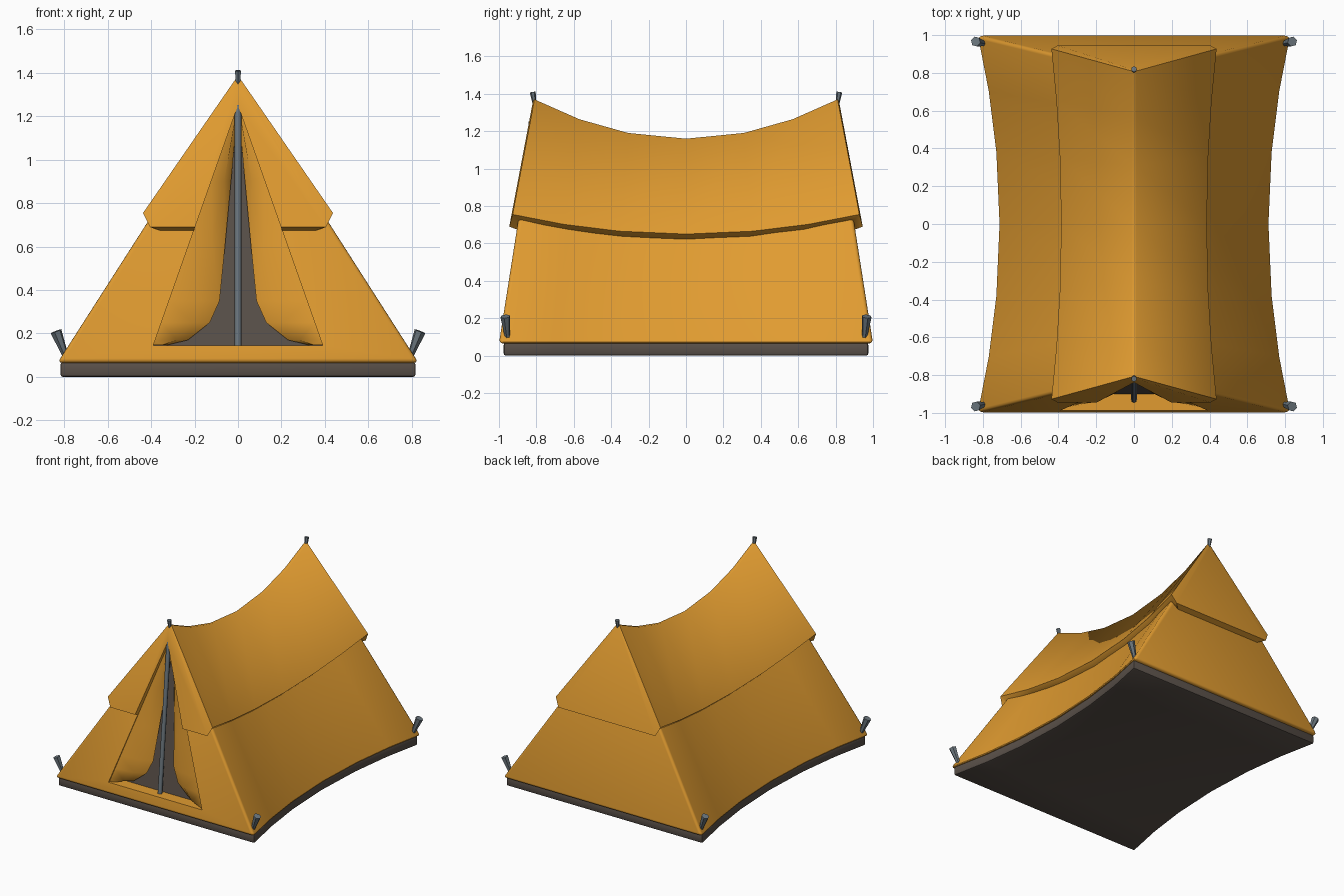
import bpy, bmesh, math
from mathutils import Vector, Matrix

if "Cube" in bpy.data.objects:
    bpy.data.objects.remove(bpy.data.objects["Cube"])


def material(name, rgb):
    m = bpy.data.materials.new(name)
    m.diffuse_color = (*rgb, 1)
    m.use_nodes = True
    m.node_tree.nodes["Principled BSDF"].inputs["Base Color"].default_value = m.diffuse_color
    return m


ORANGE = material("orange canvas", (0.75, 0.33, 0.03))
DARK = material("dark groundsheet", (0.10, 0.08, 0.066))
METAL = material("grey metal", (0.15, 0.185, 0.21))


def make(name, verts, faces, mat):
    bm = bmesh.new()
    vs = [bm.verts.new(v) for v in verts]
    for f in faces:
        bm.faces.new([vs[i] for i in f])
    bmesh.ops.recalc_face_normals(bm, faces=bm.faces)
    me = bpy.data.meshes.new(name)
    bm.to_mesh(me)
    bm.free()
    ob = bpy.data.objects.new(name, me)
    bpy.context.collection.objects.link(ob)
    me.materials.append(mat)
    return ob


def activate(ob):
    bpy.ops.object.select_all(action='DESELECT')
    ob.select_set(True)
    bpy.context.view_layer.objects.active = ob


def finish(ob, angle):
    activate(ob)
    for m in list(ob.modifiers):
        bpy.ops.object.modifier_apply(modifier=m.name)
    bpy.ops.object.shade_smooth_by_angle(angle=math.radians(angle))


def bevel(ob, width, segments=3):
    m = ob.modifiers.new("bevel", 'BEVEL')
    m.width, m.segments = width, segments
    m.limit_method, m.angle_limit = 'ANGLE', math.radians(40)


def loft(name, halves, mat):
    """Stack of rings, each given as its right half from front to back."""
    n = len(halves[0])
    verts = []
    for h in halves:
        verts += h + [(-x, y, z) for x, y, z in reversed(h)]
    faces = []
    for r in range(len(halves) - 1):
        a, b = r * 2 * n, (r + 1) * 2 * n
        for i in range(2 * n):
            j = (i + 1) % (2 * n)
            faces.append((a + i, a + j, b + j, b + i))
    for a in (0, (len(halves) - 1) * 2 * n):
        for i in range(n - 1):
            faces.append((a + i, a + i + 1, a + 2 * n - 2 - i, a + 2 * n - 1 - i))
    return make(name, verts, faces, mat)


STATIONS = (-1, -0.704, -0.383, 0, 0.383, 0.704, 1)


def row(x0, dx, ylen, z0, dz, corner=None):
    """Sagging row of points; corner adds a chamfer point at both ends."""
    pts = [(x0 + dx * f * f, ylen * f, z0 + dz * f * f) for f in STATIONS]
    if corner:
        x, y, z = corner
        pts = [(x, -y, z)] + pts + [(x, y, z)]
    return pts


# Groundsheet and lower canvas
sheet = loft("groundsheet", [row(0.705, 0.115, 0.975, 0, 0),
                             row(0.705, 0.115, 0.975, 0.068, 0)], DARK)
bevel(sheet, 0.012, 2)
finish(sheet, 40)
body = loft("tent_body", [row(0.72, 0.115, 1.0, 0.065, 0),
                          row(0.02, 0, 0.80, 1.13, 0.21)], ORANGE)
bevel(body, 0.025)

# Outer fly covering the upper half
fly = loft("upper_fly", [
    row(0.345, 0.05, 0.885, 0.615, 0.10, (0.36, 0.905, 0.675)),
    row(0.385, 0.052, 0.927, 0.65, 0.105, (0.405, 0.945, 0.69)),
    row(0.012, 0, 0.81, 1.16, 0.21, (0.008, 0.818, 1.362))], ORANGE)


# Door recess cut through both layers
def face_y(z):
    return -1 + 0.19 * (z - 0.07) / 1.27


DOOR = [(0, 1.25), (0.39, 0.145), (-0.39, 0.145)]
cutter = make("door_cutter",
              [(x, -1.3, z) for x, z in DOOR] +
              [(x, face_y(z) + 0.10, z) for x, z in DOOR],
              [(0, 1, 2), (3, 4, 5), (0, 1, 4, 3), (1, 2, 5, 4), (2, 0, 3, 5)], ORANGE)
cutter.hide_render = True
for ob, ang in ((body, 40), (fly, 62)):
    m = ob.modifiers.new("door", 'BOOLEAN')
    m.operation, m.solver, m.object = 'DIFFERENCE', 'EXACT', cutter
    finish(ob, ang)
bpy.data.objects.remove(cutter)

# Dark interior seen through the doorway
make("dark_interior", [(x, face_y(z) + 0.09, z) for x, z in DOOR], [(0, 1, 2)], DARK)

# Door flaps drawn back to each side
EDGE = [(1.245, 0.0), (0.9, 0.032), (0.6, 0.06), (0.35, 0.085),
        (0.25, 0.13), (0.17, 0.23), (0.146, 0.33)]
PLEAT = [(0, 0.012), (0.65, 0.03), (1, 0.07)]
for side, label in ((-1, "left"), (1, "right")):
    verts, faces = [], []
    for z, inner in EDGE:
        outer = 0.39 * (1.25 - z) / 1.105
        for u, depth in PLEAT:
            verts.append((side * (outer + (inner - outer) * u), face_y(z) + depth, z))
    for r in range(len(EDGE) - 1):
        for c in range(2):
            a = r * 3 + c
            faces.append((a, a + 1, a + 4, a + 3))
    finish(make(label + "_door_flap", verts, faces, ORANGE), 50)


# Poles and stakes
def rod(name, a, b, r1, r2, sides):
    a, b = Vector(a), Vector(b)
    d = b - a
    mat = Matrix.Translation((a + b) / 2) @ d.to_track_quat('Z', 'Y').to_matrix().to_4x4()
    ob = make(name, [], [], METAL)
    bm = bmesh.new()
    bmesh.ops.create_cone(bm, cap_ends=True, segments=sides, radius1=r1, radius2=r2,
                          depth=d.length, matrix=mat)
    bm.to_mesh(ob.data)
    bm.free()
    finish(ob, 50)


rod("door_pole", (0, -0.93, 0.14), (0, -0.825, 1.25), 0.016, 0.016, 8)
for sy, end in ((-1, "front"), (1, "back")):
    rod(end + "_pole_tip", (0, sy * 0.807, 1.33), (0, sy * 0.82, 1.41), 0.009, 0.016, 6)
    for sx, side in ((-1, "left"), (1, "right")):
        rod(f"{end}_{side}_stake", (sx * 0.795, sy * 0.955, 0.10),
            (sx * 0.838, sy * 0.966, 0.21), 0.014, 0.027, 6)
